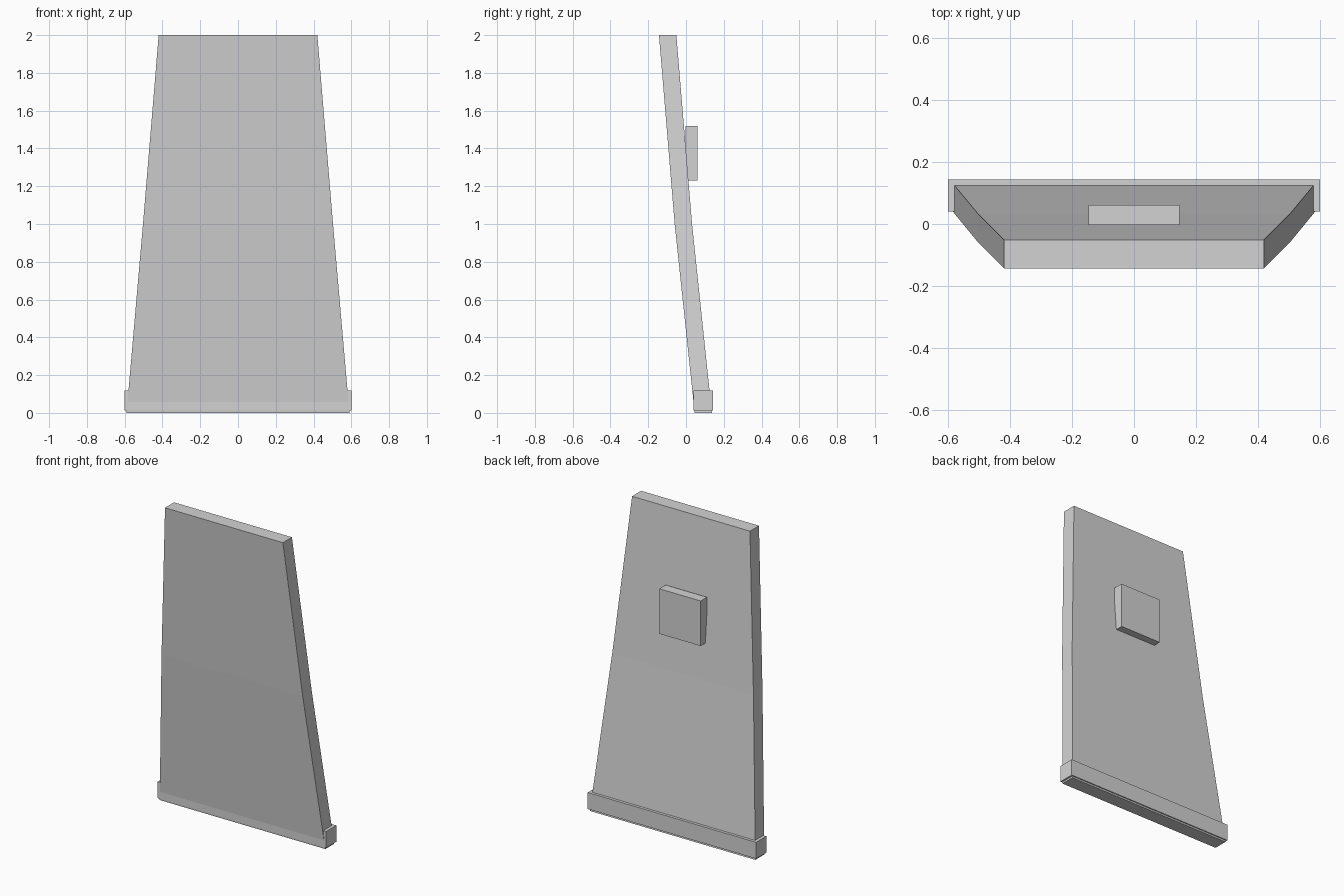
import bpy

if "Cube" in bpy.data.objects:
    bpy.data.objects.remove(bpy.data.objects["Cube"])

grey = bpy.data.materials.new("light grey")
grey.diffuse_color = (0.65, 0.65, 0.65, 1)
grey.use_nodes = True
grey.node_tree.nodes["Principled BSDF"].inputs["Base Color"].default_value = grey.diffuse_color


def loft(name, sections):
    """Stack rectangular sections (half width, y front, y back, z) into a closed solid."""
    verts, faces = [], []
    for w, y0, y1, z in sections:
        verts += [(-w, y0, z), (w, y0, z), (w, y1, z), (-w, y1, z)]
    for s in range(len(sections) - 1):
        a = s * 4
        for i in range(4):
            j = (i + 1) % 4
            faces.append((a + i, a + j, a + 4 + j, a + 4 + i))
    top = len(verts) - 4
    faces += [(3, 2, 1, 0), (top, top + 1, top + 2, top + 3)]
    mesh = bpy.data.meshes.new(name)
    mesh.from_pydata(verts, [], faces)
    mesh.materials.append(grey)
    obj = bpy.data.objects.new(name, mesh)
    bpy.context.collection.objects.link(obj)
    return obj


# Leaning, tapered slab with a slight bend at mid height
loft("leaning_panel", [(0.59, 0.046, 0.137, 0.0),
                       (0.503, -0.06, 0.032, 1.0),
                       (0.42, -0.143, -0.051, 2.0)])

# Rail wrapped around the foot of the panel
loft("base_rail", [(0.6, 0.04, 0.143, 0.012), (0.6, 0.04, 0.143, 0.118)])

# Small box on the back
loft("back_box", [(0.147, -0.003, 0.061, 1.23), (0.147, -0.003, 0.061, 1.52)])
